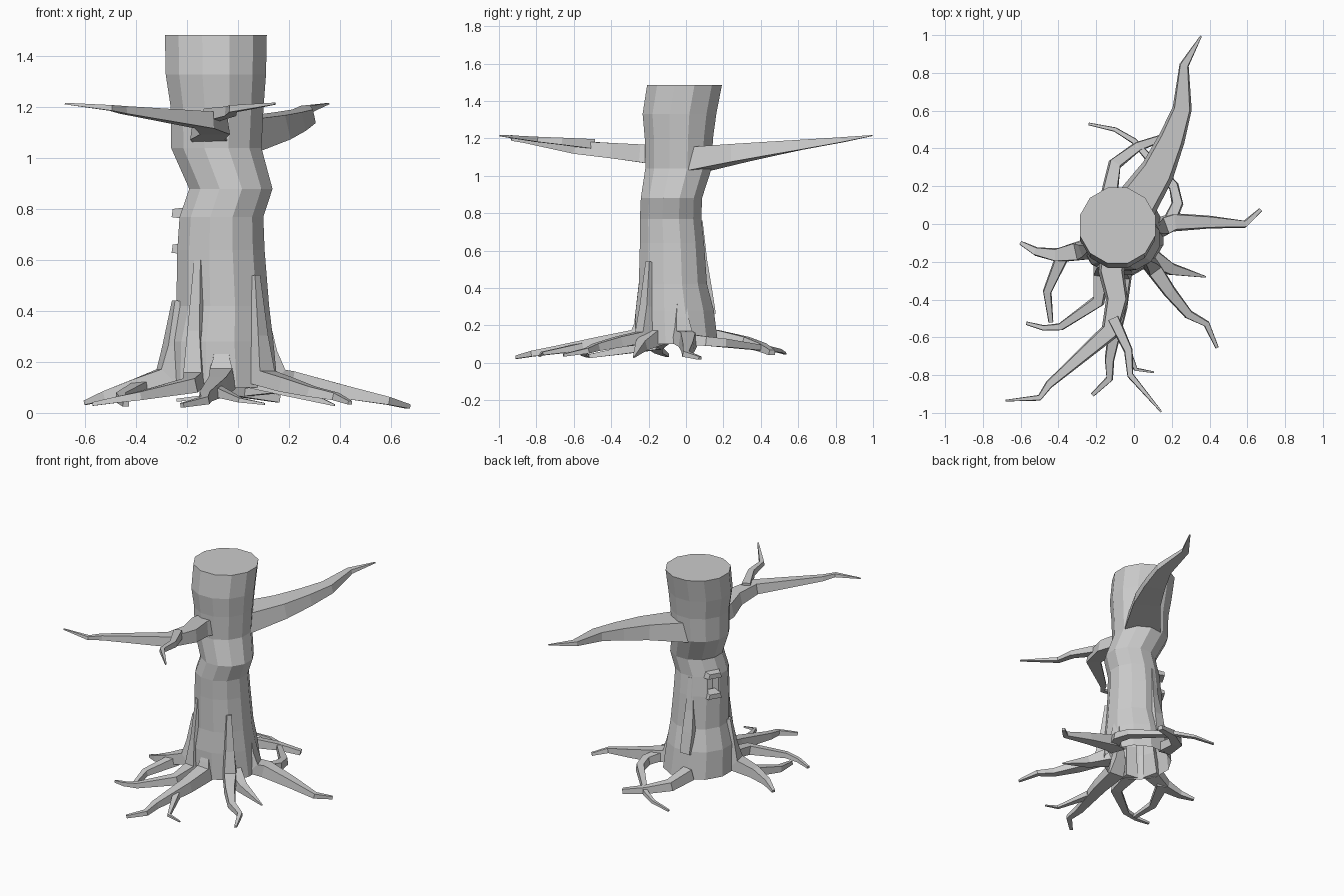
import bpy, bmesh, math
from mathutils import Vector

if "Cube" in bpy.data.objects:
    bpy.data.objects.remove(bpy.data.objects["Cube"])

AXIS = Vector((-0.065, -0.06))


def finish(bm, name):
    bmesh.ops.recalc_face_normals(bm, faces=bm.faces)
    me = bpy.data.meshes.new(name)
    bm.to_mesh(me)
    bm.free()
    bpy.context.collection.objects.link(bpy.data.objects.new(name, me))


def bridge(bm, rings):
    """Quads between consecutive rings of vertices."""
    n = len(rings[0])
    return [[bm.faces.new((a[i], a[(i + 1) % n], b[(i + 1) % n], b[i])) for i in range(n)]
            for a, b in zip(rings, rings[1:])]


def limb(name, path, z0, z1, width, flat=0.8, tip=0.2, ridge=None):
    """Boxy limb along a plan path: height and width taper evenly to the tip.
    A ridge height makes it start as a rib running down the trunk."""
    plan = [Vector(p) for p in path]
    dist = [0]
    for a, b in zip(plan, plan[1:]):
        dist.append(dist[-1] + (b - a).length)
    ts = [d / dist[-1] for d in dist]
    P = [p.to_3d() + Vector((0, 0, z0 + (z1 - z0) * t)) for p, t in zip(plan, ts)]
    W = [width * (1 - (1 - tip) * t) for t in ts]
    if ridge:
        for k, f in ((0.4, 0.88), (1, 0.8)):
            q = (AXIS + (plan[0] - AXIS) * f).to_3d()
            q.z = z0 + (ridge - z0) * k
            P.insert(0, q)
            W.insert(0, width * (1 - 0.6 * k))
    bm = bmesh.new()
    rings = []
    for i, p in enumerate(P):
        t = (P[min(i + 1, len(P) - 1)] - P[max(i - 1, 0)]).normalized()
        side = Vector((t.y, -t.x, 0)).normalized()
        up = side.cross(t)
        w, h = W[i] / 2, W[i] * flat / 2
        rings.append([bm.verts.new(p + side * a * w + up * b * h)
                      for a, b in ((-1, -1), (1, -1), (0.8, 1), (-0.8, 1))])
    bridge(bm, rings)
    bm.faces.new(rings[0])
    bm.faces.new(rings[-1])
    finish(bm, name)


# Trunk: stacked 12-sided rings (height, centre, radius), open underneath
SIDES = 12
levels = [(0.10, -0.065, -0.05, 0.225), (0.28, -0.07, -0.06, 0.212),
          (0.42, -0.06, -0.07, 0.185), (0.64, -0.067, -0.075, 0.174),
          (0.77, -0.065, -0.082, 0.167), (0.88, -0.028, -0.078, 0.166),
          (1.04, -0.085, -0.04, 0.18), (1.20, -0.082, -0.038, 0.185),
          (1.33, -0.087, -0.035, 0.2), (1.485, -0.087, -0.008, 0.203)]
bm = bmesh.new()
rings = []
for z, cx, cy, r in levels:
    angles = [math.radians((k + 0.5) * 360 / SIDES) for k in range(SIDES)]
    rings.append([bm.verts.new((cx + r * 1.02 * math.cos(a), cy + r * 1.02 * math.sin(a), z))
                  for a in angles])
bands = bridge(bm, rings)
bm.faces.new(rings[-1])
bmesh.ops.recalc_face_normals(bm, faces=bm.faces)
# Knot hole sunk into the back left of the trunk
hole = bands[3][4]
bmesh.ops.inset_individual(bm, faces=[hole], thickness=0.012, depth=0)
bmesh.ops.inset_individual(bm, faces=[hole], thickness=0.012, depth=-0.07)
finish(bm, "trunk")

# Brow and lip around the knot hole
out = Vector((math.cos(math.radians(150)), math.sin(math.radians(150))))
for name, z in (("knot_brow", 0.785), ("knot_lip", 0.645)):
    c = Vector((-0.065, -0.08))
    limb(name, [c + out * 0.13, c + out * 0.2], z, z, 0.13, flat=0.35, tip=0.7)

# Branches
limb("back_branch", [(-0.02, 0.06), (0.125, 0.28), (0.2, 0.45), (0.255, 0.61),
                     (0.265, 0.84), (0.355, 0.995)], 1.09, 1.215, 0.24, flat=0.53, tip=0.04)
limb("front_branch", [(-0.1, -0.14), (-0.12, -0.25), (-0.09, -0.4), (-0.13, -0.57),
                      (-0.45, -0.85), (-0.5, -0.92), (-0.68, -0.935)],
     1.11, 1.215, 0.15, flat=0.7, tip=0.06)
limb("front_branch_fork", [(-0.11, -0.5), (-0.03, -0.67), (-0.02, -0.8), (0.145, -0.995)],
     1.17, 1.215, 0.065, tip=0.15)

# Roots, the main ones rising up the trunk as ridges
limb("right_root", [(0.14, -0.02), (0.21, 0.01), (0.4, 0.01), (0.59, 0.0), (0.67, 0.075)],
     0.14, 0.025, 0.11, ridge=0.38)
limb("right_root_fork", [(0.19, 0.02), (0.23, 0.11), (0.21, 0.2), (0.0, 0.44),
                         (-0.1, 0.5), (-0.24, 0.53)], 0.125, 0.05, 0.07)
limb("back_root", [(-0.13, 0.16), (-0.1, 0.32), (0.02, 0.41), (0.16, 0.46)],
     0.14, 0.055, 0.09, tip=0.4)
limb("front_right_root", [(0.1, -0.23), (0.19, -0.36), (0.29, -0.48), (0.385, -0.53),
                          (0.44, -0.655)], 0.14, 0.04, 0.09, ridge=0.54)
limb("side_root", [(0.08, -0.17), (0.2, -0.24), (0.38, -0.28)], 0.14, 0.03, 0.11, tip=0.08)
limb("front_root", [(-0.065, -0.27), (-0.08, -0.45), (-0.13, -0.72), (-0.13, -0.82),
                    (-0.22, -0.905)], 0.135, 0.03, 0.11, ridge=0.3)
limb("front_root_fork", [(-0.08, -0.56), (0.01, -0.77), (0.105, -0.785)], 0.085, 0.035, 0.05)
limb("front_left_root", [(-0.175, -0.25), (-0.19, -0.41), (-0.39, -0.545), (-0.48, -0.55),
                         (-0.57, -0.525)], 0.135, 0.035, 0.09, ridge=0.6)
limb("left_root", [(-0.28, -0.14), (-0.41, -0.165), (-0.52, -0.145), (-0.6, -0.1)],
     0.14, 0.04, 0.11, ridge=0.44)
limb("left_root_fork", [(-0.37, -0.15), (-0.46, -0.36), (-0.44, -0.52)], 0.1, 0.035, 0.075, tip=0.35)
# Rib on the back of the trunk, ending above the ground
limb("back_ridge", [(-0.1, 0.11), (-0.1, 0.135)], 0.4, 0.26, 0.09, flat=0.55, tip=1, ridge=0.76)
